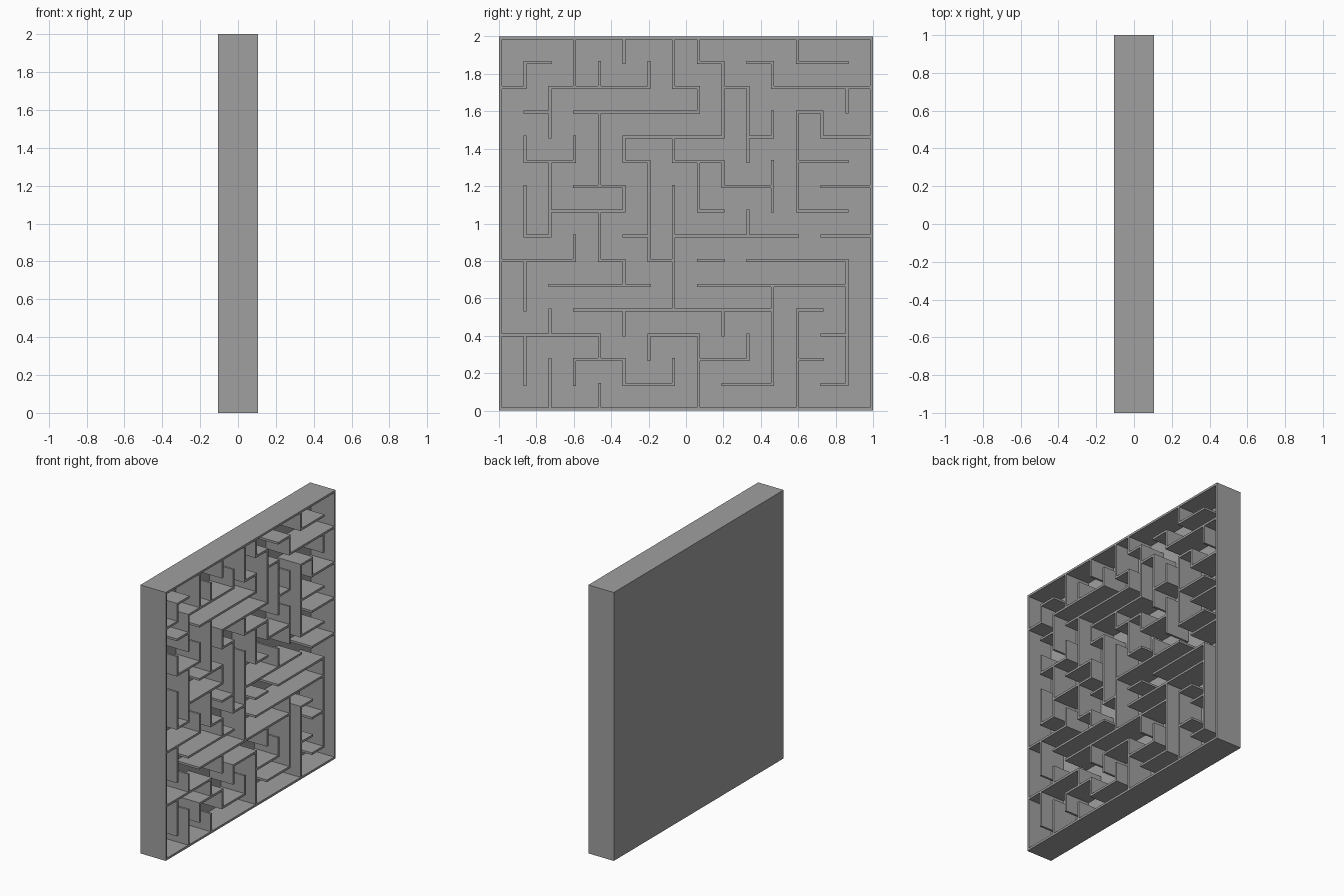
import bpy, bmesh
from mathutils import Matrix, Vector

old = bpy.data.objects.get("Cube")
if old:
    bpy.data.objects.remove(old, do_unlink=True)

grey = bpy.data.materials.new("plain grey")
grey.use_nodes = True
colour = (0.35, 0.35, 0.35, 1)
grey.diffuse_color = colour
grey.node_tree.nodes["Principled BSDF"].inputs["Base Color"].default_value = colour

CELLS = 15
WALL = 0.016                     # wall and back thickness
HALF = 0.105                     # half depth of the panel
PITCH = (2 - WALL) / CELLS


def line(i):
    """Centre of grid line i, measured from the panel middle."""
    return i * PITCH - 1 + WALL / 2


def add_box(bm, low, high):
    low, high = Vector(low), Vector(high)
    size = high - low
    matrix = Matrix.Translation((low + high) / 2) @ Matrix.Diagonal((*size, 1))
    bmesh.ops.create_cube(bm, size=1, matrix=matrix)


def add_wall(bm, y0, y1, z0, z1):
    """Wall between grid lines, running from the back to the open face."""
    t = WALL / 2
    add_box(bm, (-HALF + t, line(y0) - t, line(z0) - t + 1),
            (HALF, line(y1) + t, line(z1) + t + 1))


def finish(bm, name):
    mesh = bpy.data.meshes.new(name)
    bm.to_mesh(mesh)
    bm.free()
    mesh.materials.append(grey)
    bpy.context.collection.objects.link(bpy.data.objects.new(name, mesh))


def runs(row):
    """Start and end of every unbroken stretch of wall in a row."""
    start = None
    for k, mark in enumerate(row + "."):
        if mark == "-" and start is None:
            start = k
        elif mark == "." and start is not None:
            yield start, k
            start = None


# Shelves, listed from the top row down, each read along +y
SHELVES = [
    ".-......-.-.--.",
    "-.----.-.-.----",
    ".-.-----....-..",
    ".....----.-..--",
    ".--..-.--...--.",
    "...--....--..--",
    "..---...-...--.",
    ".-...-.-----.--",
    "---.-.-.-.----.",
    "..----..------.",
    "...--------.-..",
    "----..--.....-.",
    "...--...--..-..",
    ".....--..--..-.",
]

# Uprights, listed along +y, each read from the bottom up
UPRIGHTS = [
    ".--.--.--.-..-.",
    "--.-...---.--..",
    ".-....-...-..--",
    "-.-...--.---.-.",
    ".-.-.-..-.-...-",
    "..-...----...-.",
    ".-..-----.-..--",
    "---.....--..-.-",
    "...-.....-.---.",
    "..-....-..---..",
    ".----...--.-.-.",
    "----....----..-",
    "...........-...",
    ".-----......-..",
]

# Back panel
bm = bmesh.new()
add_box(bm, (-HALF, -1, 0), (-HALF + WALL, 1, 2))
finish(bm, "back_panel")

# Outer frame
bm = bmesh.new()
for edge in (0, CELLS):
    add_wall(bm, 0, CELLS, edge, edge)
    add_wall(bm, edge, edge, 0, CELLS)
finish(bm, "outer_frame")

# Maze shelves
bm = bmesh.new()
for n, row in enumerate(SHELVES):
    level = CELLS - 1 - n
    for a, b in runs(row):
        add_wall(bm, a, b, level, level)
finish(bm, "maze_shelves")

# Maze uprights
bm = bmesh.new()
for n, row in enumerate(UPRIGHTS, start=1):
    for a, b in runs(row):
        add_wall(bm, n, n, a, b)
finish(bm, "maze_uprights")
